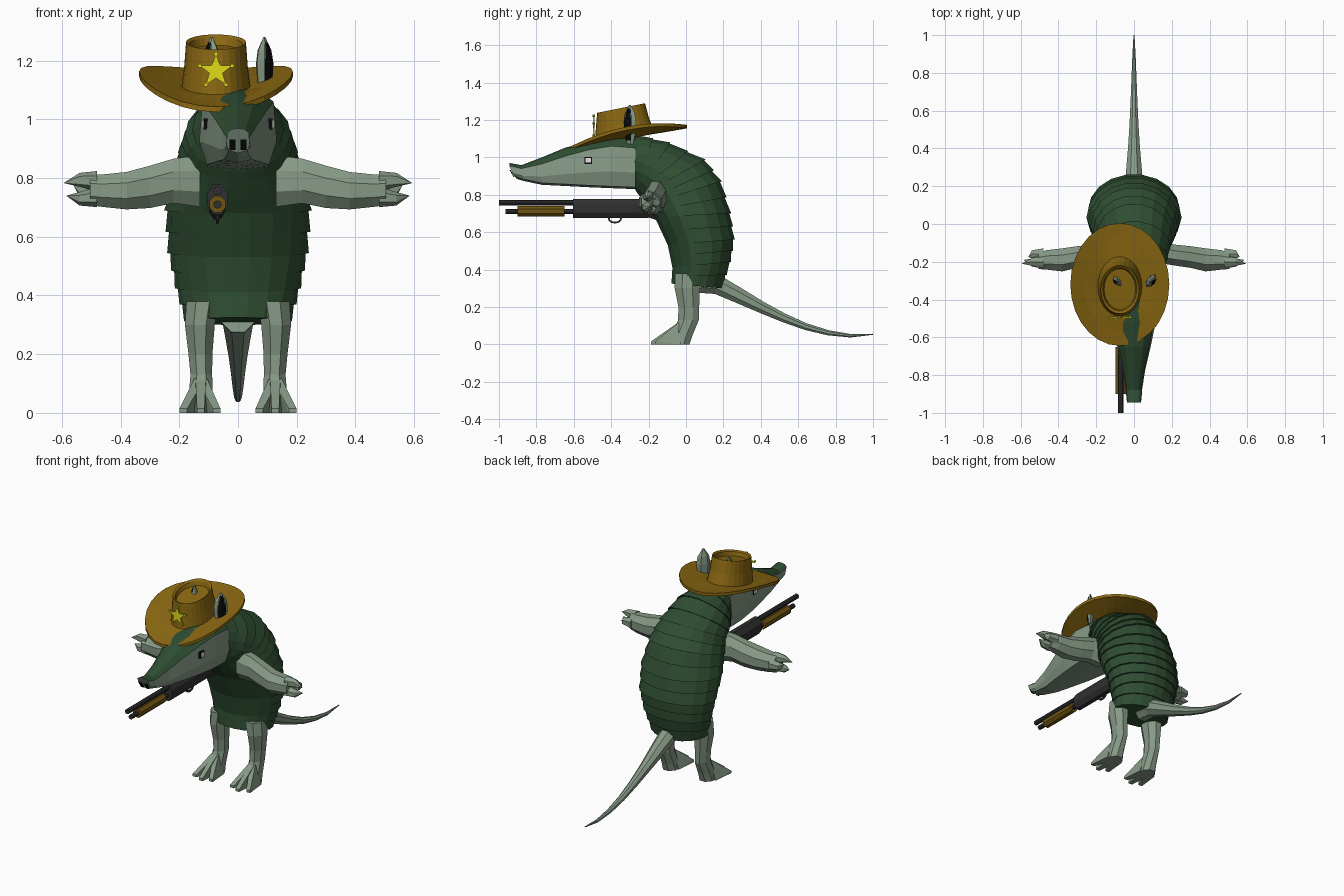
import bpy, bmesh, math
from mathutils import Vector

if "Cube" in bpy.data.objects:
    bpy.data.objects.remove(bpy.data.objects["Cube"])


def material(name, col):
    m = bpy.data.materials.new(name)
    m.diffuse_color = (*col, 1)
    m.use_nodes = True
    m.node_tree.nodes["Principled BSDF"].inputs["Base Color"].default_value = m.diffuse_color
    return m


GREEN = material("shell green", (0.028, 0.075, 0.032))
SKIN = material("pale skin", (0.24, 0.32, 0.24))
HAT = material("hat brown", (0.26, 0.14, 0.006))
WOOD = material("wood brown", (0.16, 0.09, 0.006))
METAL = material("gun grey", (0.03, 0.03, 0.032))
BLACK = material("black", (0.003, 0.003, 0.003))
YELLOW = material("star yellow", (0.75, 0.72, 0.01))
WHITE = material("eye white", (0.85, 0.85, 0.85))


def finish(name, bm, *mats):
    bmesh.ops.recalc_face_normals(bm, faces=bm.faces)
    me = bpy.data.meshes.new(name)
    bm.to_mesh(me)
    bm.free()
    for m in mats:
        me.materials.append(m)
    ob = bpy.data.objects.new(name, me)
    bpy.context.collection.objects.link(ob)
    return ob


def loft(name, rings, *mats, rule=None, caps=True):
    """Skin a list of equal-length rings; rule(ring, side) gives the material index."""
    bm = bmesh.new()
    vs = [[bm.verts.new(p) for p in r] for r in rings]
    n = len(rings[0])
    for i in range(len(vs) - 1):
        for j in range(n):
            k = (j + 1) % n
            f = bm.faces.new((vs[i][j], vs[i][k], vs[i + 1][k], vs[i + 1][j]))
            if rule:
                f.material_index = rule(i, j)
    if caps:
        for r in (vs[0], vs[-1]):
            f = bm.faces.new(r)
            f.material_index = 1 if rule else 0
    return finish(name, bm, *mats)


def ring(c, u, v, n=8, turn=0.5):
    """Ellipse of n points around c with half axes u and v."""
    c, u, v = Vector(c), Vector(u), Vector(v)
    return [c + u * math.cos(2 * math.pi * (j + turn) / n) + v * math.sin(2 * math.pi * (j + turn) / n)
            for j in range(n)]


def hull(name, pts, mat):
    bm = bmesh.new()
    for p in pts:
        bm.verts.new(p)
    bmesh.ops.convex_hull(bm, input=bm.verts)
    return finish(name, bm, mat)


def box(name, lo, hi, mat):
    return hull(name, [(x, y, z) for x in (lo[0], hi[0]) for y in (lo[1], hi[1]) for z in (lo[2], hi[2])], mat)


def tube(name, x, z, r, y0, y1, mat, n=10):
    return loft(name, [ring((x, y, z), (r, 0, 0), (0, 0, r), n) for y in (y0, y1)], mat)


# Banded shell: front y,z / back y,z / half width, from neck to hips
KEYS = [(-.28, .84, -.27, 1.12, .125), (-.27, .82, -.085, 1.075, .172), (-.25, .79, .10, .985, .195),
        (-.215, .74, .185, .87, .22), (-.17, .68, .235, .70, .24), (-.10, .53, .255, .56, .23),
        (-.075, .41, .235, .44, .205), (-.08, .325, .19, .30, .175)]


def shell_ring(t, grow):
    i = min(int(t), len(KEYS) - 2)
    fy, fz, by, bz, w = [a + (b - a) * (t - i) for a, b in zip(KEYS[i], KEYS[i + 1])]
    c = Vector((0, (fy + by) / 2, (fz + bz) / 2))
    v = Vector((0, (by - fy) / 2, (bz - fz) / 2))
    pts = ring(c, (w, 0, 0), v, 18, 0)
    out = []
    for p in pts:
        d = p - c
        back = max(0, min(1, 1 + 1.5 * d.dot(v) / v.length_squared))
        out.append(c + d * (1 + grow * back))
    return out


BANDS = 14
rings = []
for b in range(BANDS):
    rings += [shell_ring(7 * b / BANDS, 0), shell_ring(7 * (b + 1) / BANDS, .05)]
loft("banded_shell", rings, GREEN)

# Head: upper y, lower y, top z, plate edge z, bottom z, half width
HEAD = [(-.945, -.905, .97, .955, .885, .04), (-.88, -.87, .958, .94, .874, .043),
        (-.77, -.77, 1.0, .965, .853, .06), (-.65, -.65, 1.05, 1.005, .847, .088),
        (-.52, -.52, 1.085, 1.04, .84, .115), (-.40, -.40, 1.108, 1.06, .835, .132),
        (-.27, -.27, 1.12, 1.05, .83, .13)]
rings = []
for yt, yb, zt, zs, zb, w in HEAD:
    half = [(0, yt, zt), (.55 * w, yt, zt - .25 * (zt - zs)), (.92 * w, yt, zs),
            (w, (yt + yb) / 2, zb + .4 * (zs - zb)), (.8 * w, yb, zb + .01)]
    rings.append(half + [(0, yb, zb)] + [(-x, y, z) for x, y, z in half[:0:-1]])
loft("head", rings, GREEN, SKIN, rule=lambda i, j: 0 if j in (0, 1, 8, 9) else 1)

for s in (-1, 1):
    side = "right" if s > 0 else "left"
    # Nostrils and eyes
    hull("nostril_" + side, [(s * x, y + d, z) for x in (.009, .029) for d in (0, -.006)
                             for y, z in ((-.916, .895), (-.937, .932))], BLACK)
    box("eye_rim_" + side, (s * .09, -.542, .965), (s * .118, -.502, 1.003), BLACK)
    box("eye_" + side, (s * .09, -.536, .971), (s * .122, -.508, .997), WHITE)

    # Ear: leaf-shaped cup with a dark inside
    n, u = Vector((s * .8, -.6, 0)), Vector((s * .6, .8, 0))
    leaf = [(1.07, .022), (1.13, .036), (1.19, .042), (1.235, .034), (1.28, .005)]
    loft("ear_" + side, [ring((s * .09, -.3, z), u * w, n * w * .55, 6, 0) for z, w in leaf], SKIN)
    loft("ear_inside_" + side, [ring(Vector((s * .09, -.3, z)) + n * w * .46, u * w * .62, n * .005, 4, 0)
                                for z, w in [(1.09, .026), (1.13, .036), (1.19, .042), (1.235, .032), (1.262, .016)]],
         BLACK)

    # Arm: x, y, z, depth radius, height radius
    arm = [(.13, -.15, .79, .06, .095), (.22, -.165, .79, .06, .082), (.30, -.175, .77, .062, .078),
           (.38, -.19, .757, .066, .069), (.46, -.19, .757, .056, .06), (.505, -.195, .76, .047, .056)]
    loft("arm_" + side, [ring((s * x, y, z), (0, dy, 0), (0, 0, dz)) for x, y, z, dy, dz in arm], SKIN)
    # Fingers: root height, tip position
    for i, (ry, rz, tx, ty, tz) in enumerate([(-.2, .79, .594, -.21, .783), (-.205, .735, .585, -.19, .74),
                                              (-.16, .76, .56, -.175, .775)]):
        root = ring((s * .48, ry, rz), (0, .036, 0), (0, 0, .034), 6)
        knuckle = ring((s * .54, ry, (rz + tz) / 2 + (.008 if i == 0 else -.008)), (0, .024, 0), (0, 0, .023), 6)
        hull(f"finger_{side}_{i}", root + knuckle + [(s * tx, ty, tz)], SKIN)

    # Leg: z, x, y, width radius, depth radius
    leg = [(.38, .12, .01, .06, .075), (.30, .13, .007, .055, .073), (.20, .128, .015, .044, .06),
           (.13, .125, .013, .04, .06), (.05, .127, -.02, .045, .06), (0, .127, -.035, .05, .058)]
    loft("leg_" + side, [ring((s * x, y, z), (rx, 0, 0), (0, ry, 0)) for z, x, y, rx, ry in leg], SKIN)
    for i, (tx, ty) in enumerate([(.073, -.165), (.127, -.188), (.186, -.165)]):
        mid = (tx + .127) / 2
        hull(f"toe_{side}_{i}", [(s * (.127 + d), -.03, .125) for d in (-.018, .018)]
             + [(s * (mid + d), -.03, 0) for d in (-.028, .028)]
             + [(s * (mid + d), -.10, .06) for d in (-.012, .012)]
             + [(s * (tx + d), ty, z) for d in (-.013, .013) for z in (0, .015)], SKIN)

# Tail
TAIL = [(.08, .33, .06), (.17, .318, .055), (.28, .262, .045), (.40, .20, .034), (.52, .143, .026),
        (.64, .095, .02), (.76, .062, .015), (.88, .046, .01), (1.0, .054, .003)]
rings = []
for i, (y, z, r) in enumerate(TAIL):
    a, b = TAIL[max(i - 1, 0)], TAIL[min(i + 1, len(TAIL) - 1)]
    d = Vector((0, b[0] - a[0], b[1] - a[1])).normalized()
    rings.append(ring((0, y, z), (r, 0, 0), Vector((0, -d.z, d.y)) * r))
loft("tail", rings, SKIN)

# Hat: centre y, half width, half depth, height above the tilted brim plane
HAT_RINGS = [(-.345, .083, .108, .13), (-.345, .09, .116, .155), (-.347, .102, .128, .163), (-.34, .108, .142, .08),
             (-.33, .117, .157, .012), (-.32, .19, .245, .004), (-.32, .262, .325, .002), (-.32, .262, .325, -.016),
             (-.32, .18, .23, -.014), (-.33, .11, .15, -.01)]
rings = []
for cy, rx, ry, h in HAT_RINGS:
    pts = ring((-.075, cy, 0), (rx, 0, 0), (0, ry, 0), 28, 0)
    for p in pts:
        curl = .055 * ((p.x + .075) / .262) ** 2 if rx > .12 else 0
        p.z = 1.106 + .2 * (p.y + .32) + h + curl
    rings.append(pts)
loft("hat", rings, HAT)

# Star badge with beads on its points
star = []
for i in range(10):
    a, r = math.pi / 2 + i * math.pi / 5, (.058 if i % 2 == 0 else .024)
    star.append(Vector((-.075 + r * math.cos(a), 0, 1.165 + r * math.sin(a))))
loft("star_badge", [[p + Vector((0, y, 0)) for p in star] for y in (-.489, -.497)], YELLOW)
for i, p in enumerate(star[::2]):
    tube(f"star_bead_{i}", p.x, p.z, .007, -.487, -.499, YELLOW, 8)

# Pump gun
GX = -.07
tube("gun_barrel", GX, .757, .015, -1.0, -.55, METAL)
tube("gun_magazine", GX, .71, .014, -.965, -.55, METAL)
loft("gun_pump", [ring((GX, y, .711), (.03, 0, 0), (0, 0, .03)) for y in (-.9, -.65)], WOOD)
loft("gun_receiver", [ring((GX, y, .727), (.037, 0, 0), (0, 0, .055)) for y in (-.605, -.2)], METAL)
loft("gun_grip", [ring((GX, y, z), (.03, 0, 0), (0, 0, r)) for y, z, r in
                  ((-.2, .727, .052), (-.14, .69, .035), (-.06, .66, .035))], METAL)
bm = bmesh.new()
for r in range(12):
    a = 2 * math.pi * r / 12
    for k in range(4):
        q = .005 * math.sqrt(2)
        b = math.pi / 4 + k * math.pi / 2
        bm.verts.new((GX + q * math.cos(b), -.38 + (.033 + q * math.sin(b)) * math.cos(a),
                      .673 + (.022 + q * math.sin(b)) * math.sin(a)))
bm.verts.ensure_lookup_table()
for r in range(12):
    for k in range(4):
        a, b, c, d = r * 4 + k, r * 4 + (k + 1) % 4, (r + 1) % 12 * 4 + (k + 1) % 4, (r + 1) % 12 * 4 + k
        bm.faces.new([bm.verts[i] for i in (a, b, c, d)])
finish("gun_trigger_guard", bm, METAL)
